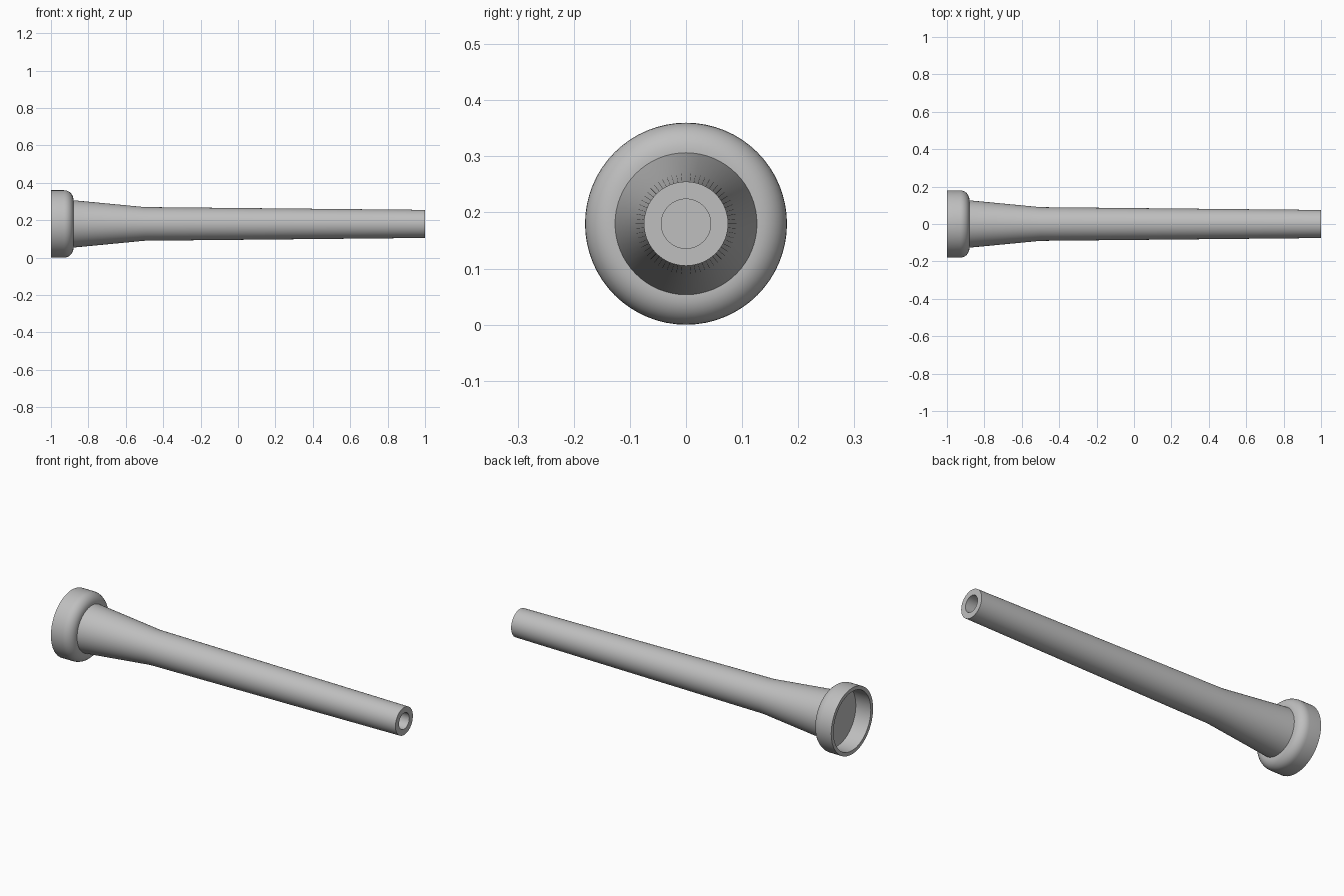
import bpy
import bmesh
from math import sin, cos, pi, radians
from mathutils import Matrix, Vector

SEGMENTS = 64
AXIS_Z = 0.18

cube = bpy.data.objects.get("Cube")
if cube:
    bpy.data.objects.remove(cube, do_unlink=True)

# Plain grey body colour
grey = bpy.data.materials.new("plain_grey")
grey.use_nodes = True
colour = (0.52, 0.52, 0.52, 1)
grey.diffuse_color = colour
grey.node_tree.nodes["Principled BSDF"].inputs["Base Color"].default_value = colour


def lathe(name, profile):
    """Spin (x, radius) points round the long axis into a closed smooth solid."""
    bm = bmesh.new()
    verts = [bm.verts.new((x, 0, r)) for x, r in profile]
    edges = [bm.edges.new(pair) for pair in zip(verts, verts[1:])]
    bmesh.ops.spin(bm, geom=verts + edges, cent=(0, 0, 0), axis=(1, 0, 0),
                   angle=2 * pi, steps=SEGMENTS, use_duplicate=False)
    bmesh.ops.remove_doubles(bm, verts=bm.verts, dist=0.0001)
    bmesh.ops.recalc_face_normals(bm, faces=bm.faces)
    bm.transform(Matrix.Translation(Vector((0, 0, AXIS_Z))))
    mesh = bpy.data.meshes.new(name)
    bm.to_mesh(mesh)
    bm.free()
    mesh.materials.append(grey)
    obj = bpy.data.objects.new(name, mesh)
    bpy.context.collection.objects.link(obj)
    bpy.ops.object.select_all(action='DESELECT')
    obj.select_set(True)
    bpy.context.view_layer.objects.active = obj
    bpy.ops.object.shade_smooth_by_angle(angle=radians(30))
    return obj


# Base collar: recessed cup at the back, rounded shoulder at the front
fillet = 0.05
shoulder = [(-0.88 - fillet + fillet * sin(a), 0.18 - fillet + fillet * cos(a))
            for a in (i * pi / 16 for i in range(9))]
lathe("base_collar", [(-0.91, 0), (-0.91, 0.16), (-1, 0.16), (-1, 0.18)]
      + shoulder + [(-0.88, 0)])

# Barrel: flared root, long gentle taper, blind bore in the tip
lathe("barrel", [(-0.885, 0), (-0.885, 0.127), (-0.5, 0.09), (1, 0.075),
                 (1, 0.044), (0.7, 0.044), (0.7, 0)])
